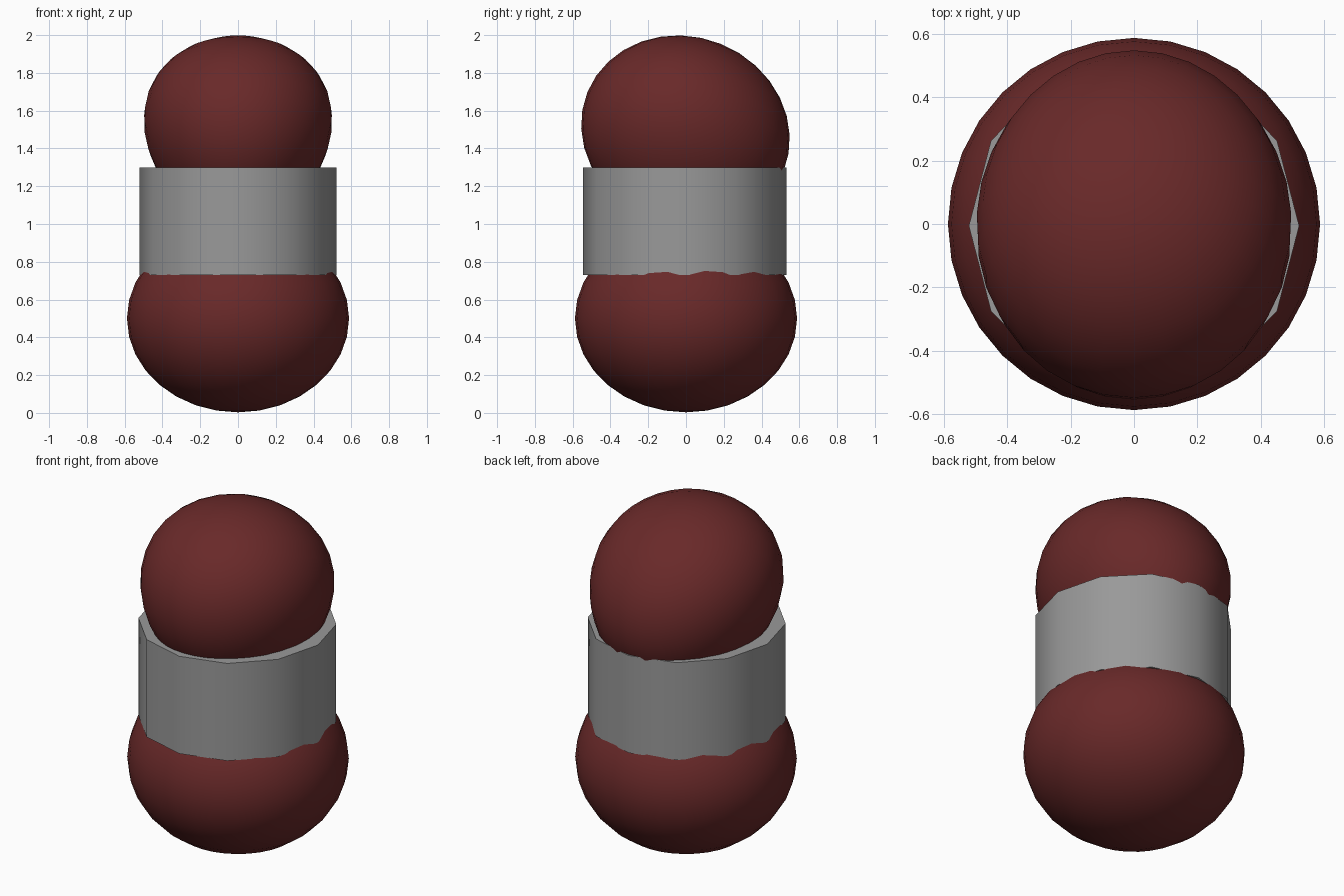
import bpy, math
from mathutils import Matrix

if "Cube" in bpy.data.objects:
    bpy.data.objects.remove(bpy.data.objects["Cube"])


def material(name, rgb):
    m = bpy.data.materials.new(name)
    m.diffuse_color = (*rgb, 1.0)
    m.use_nodes = True
    m.node_tree.nodes["Principled BSDF"].inputs["Base Color"].default_value = m.diffuse_color
    return m


def finish(name, mat, angle):
    ob = bpy.context.object
    ob.name = name
    ob.data.materials.append(mat)
    bpy.ops.object.shade_smooth_by_angle(angle=math.radians(angle))
    return ob


def ball(name, centre, radii, tilt, mat):
    bpy.ops.mesh.primitive_uv_sphere_add(segments=32, ring_count=16, radius=1)
    ob = finish(name, mat, 60)
    ob.data.transform(Matrix.Translation(centre) @ Matrix.Rotation(tilt, 4, 'X')
                      @ Matrix.Diagonal((*radii, 1)))
    return ob


dark_red = material("dark red", (0.14, 0.022, 0.022))
grey = material("mid grey", (0.32, 0.32, 0.32))

# Lower, slightly flattened ball
ball("lower_ball", (0, 0, 0.5), (0.588, 0.588, 0.497), 0, dark_red)

# Upper ball, longer front to back and tilted, narrowing towards the band
upper = ball("upper_ball", (0, -0.003, 1.488), (0.495, 0.56, 0.502),
             math.radians(-22), dark_red)
for v in upper.data.vertices:
    v.co.x *= 1 + 0.25 * (v.co.z - 1.488)

# Twelve-sided middle band
bpy.ops.mesh.primitive_cylinder_add(vertices=12, radius=1, depth=1)
band = finish("middle_band", grey, 40)
band.data.transform(Matrix.Translation((0, -0.006, 1.015))
                    @ Matrix.Diagonal((0.522, 0.538, 0.57, 1)))
